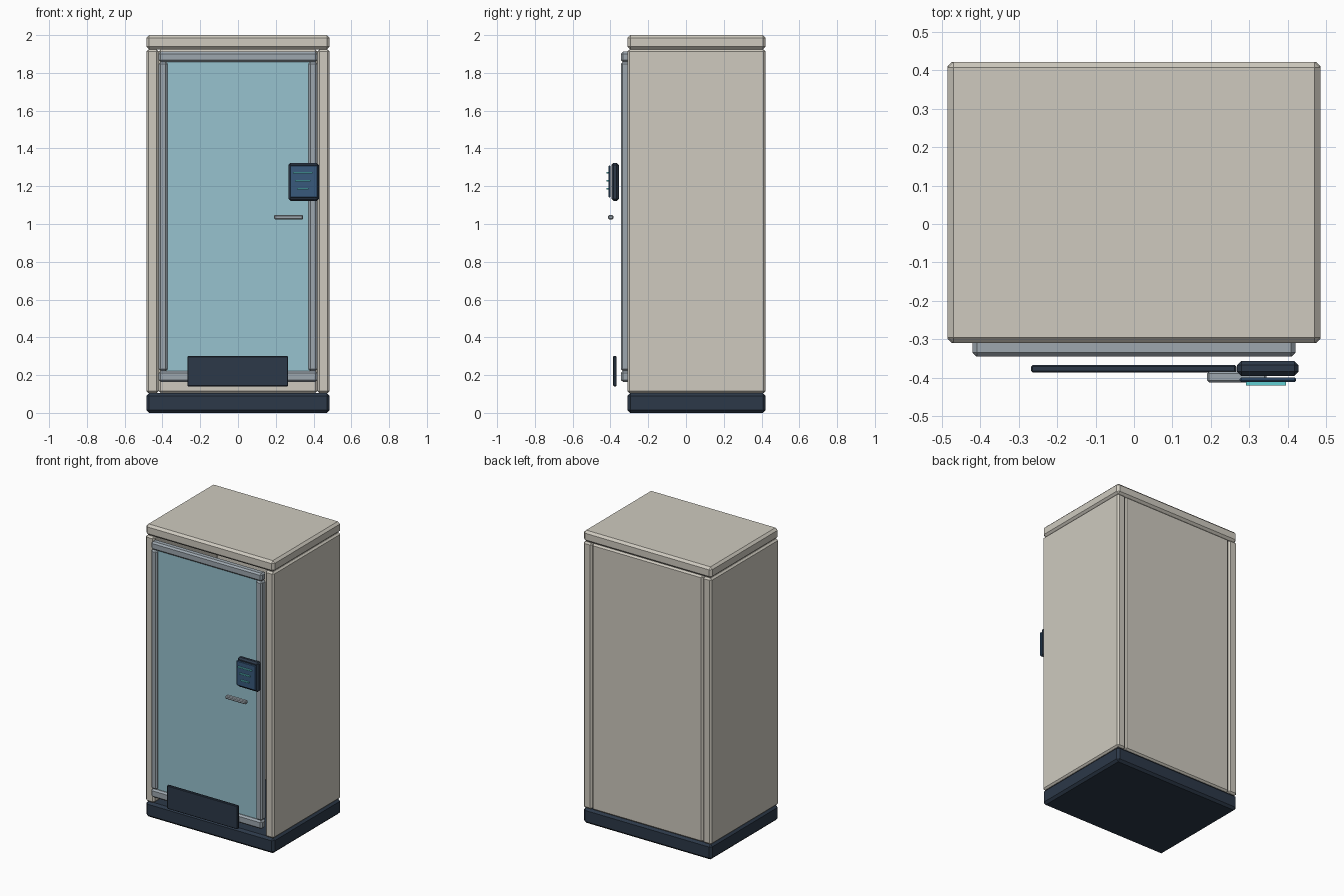
import bpy
import bmesh

if "Cube" in bpy.data.objects:
    bpy.data.objects.remove(bpy.data.objects["Cube"])


def material(name, rgb):
    m = bpy.data.materials.new(name)
    m.diffuse_color = (*rgb, 1)
    m.use_nodes = True
    m.node_tree.nodes["Principled BSDF"].inputs["Base Color"].default_value = m.diffuse_color
    return m


cream = material("cream_panel", (0.62, 0.59, 0.52))
navy = material("dark_navy", (0.025, 0.04, 0.065))
steel = material("steel", (0.34, 0.39, 0.43))
glass = material("blue_glass", (0.31, 0.54, 0.62))
screen = material("screen_blue", (0.04, 0.10, 0.20))
cyan = material("cyan_glow", (0.12, 0.62, 0.65))


def box(name, x, y, z, mat, bevel=0.0):
    """Chamfered box from (min, max) ranges on each axis."""
    bm = bmesh.new()
    bmesh.ops.create_cube(bm, size=1)
    for v in bm.verts:
        for i, (lo, hi) in enumerate((x, y, z)):
            v.co[i] = lo if v.co[i] < 0 else hi
    me = bpy.data.meshes.new(name)
    bm.to_mesh(me)
    bm.free()
    me.materials.append(mat)
    ob = bpy.data.objects.new(name, me)
    bpy.context.collection.objects.link(ob)
    if bevel:
        mod = ob.modifiers.new("chamfer", 'BEVEL')
        mod.width = bevel
        mod.segments = 1
    return ob


W = 0.485
DEPTH = (-0.31, 0.422)

# Booth shell
box("base", (-W, W), DEPTH, (0, 0.105), navy, 0.015)
box("roof", (-W, W), DEPTH, (1.925, 2.0), cream, 0.015)
box("back_panel", (-0.42, 0.42), (0.36, 0.42), (0.105, 1.925), cream, 0.011)
for side, s in (("left", -1), ("right", 1)):
    box(f"{side}_wall", sorted((s * 0.42, s * W)), DEPTH, (0.105, 1.925), cream, 0.011)
    # Door frame uprights
    box(f"{side}_door_stile", sorted((s * 0.373, s * 0.42)), (-0.345, -0.295),
        (0.222, 1.857), steel, 0.01)

# Door frame rails and glass
for name, z in (("top_door_rail", (1.857, 1.912)), ("bottom_door_rail", (0.164, 0.222))):
    box(name, (-0.42, 0.42), (-0.345, -0.295), z, steel, 0.011)
box("door_glass", (-0.378, 0.378), (-0.329, -0.315), (0.215, 1.862), glass)

# Kick plate and handle
box("kick_plate", (-0.268, 0.266), (-0.386, -0.367), (0.141, 0.301), navy, 0.004)
box("door_handle", (0.19, 0.345), (-0.412, -0.384), (1.025, 1.047), steel, 0.005)

# Control panel with screen and status bars
box("control_panel", (0.268, 0.428), (-0.395, -0.356), (1.122, 1.324), navy, 0.011)
box("control_screen", (0.275, 0.422), (-0.411, -0.399), (1.14, 1.31), screen, 0.004)
for i, (z, half) in enumerate(((1.272, 0.052), (1.23, 0.04), (1.186, 0.03))):
    box(f"status_bar_{i + 1}", (0.343 - half, 0.343 + half), (-0.42, -0.409),
        (z - 0.004, z + 0.004), cyan)
